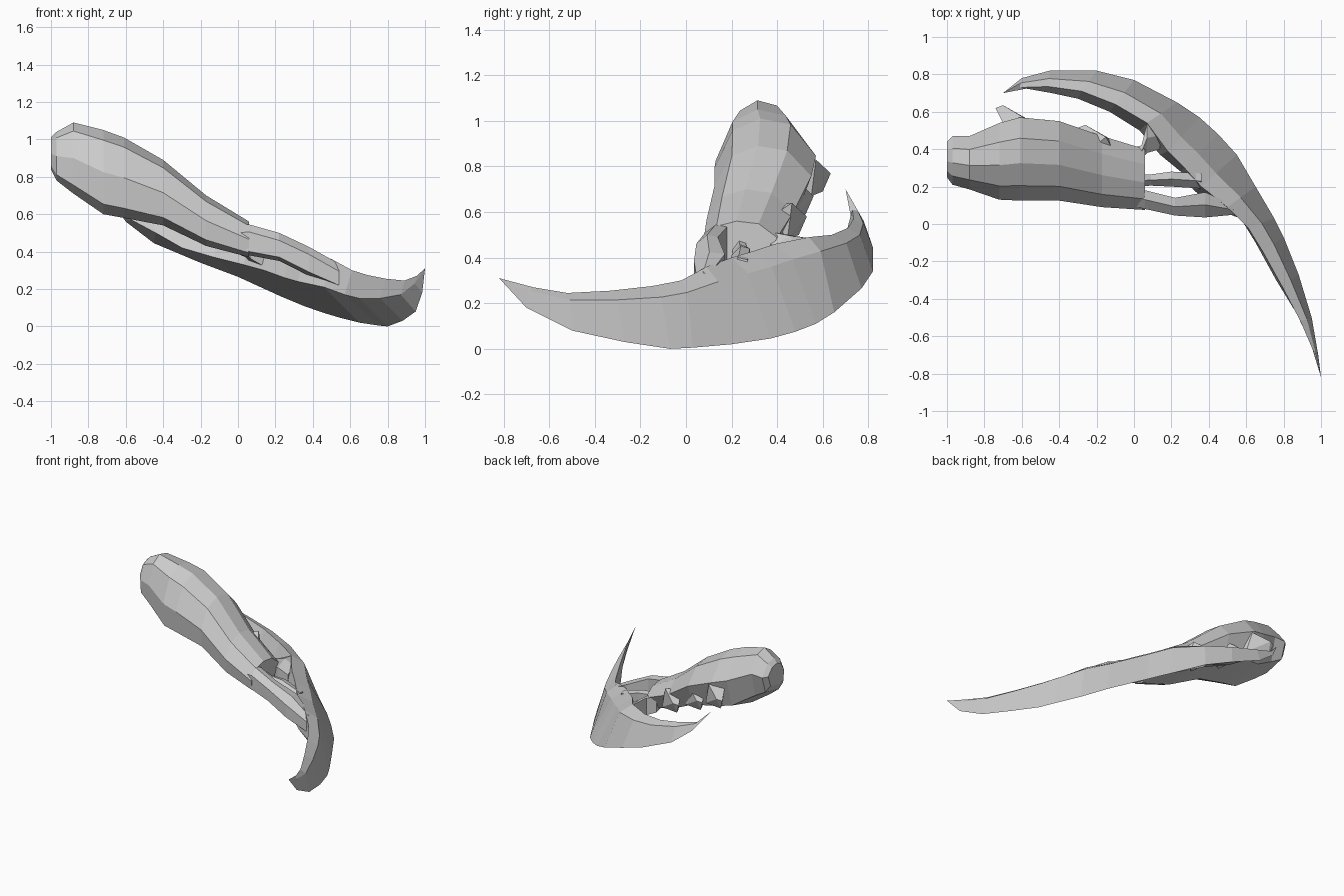
import bpy, bmesh, math
from mathutils import Vector


def finish(name, bm):
    bmesh.ops.recalc_face_normals(bm, faces=bm.faces)
    me = bpy.data.meshes.new(name)
    bm.to_mesh(me)
    bm.free()
    ob = bpy.data.objects.new(name, me)
    bpy.context.collection.objects.link(ob)
    return ob


def loft(name, rings, tips=None):
    """Skin closed rings in order; end in points (tips) or flat caps."""
    bm = bmesh.new()
    rs = [[bm.verts.new(p) for p in r] for r in rings]
    n = len(rs[0])
    for a, b in zip(rs, rs[1:]):
        for i in range(n):
            j = (i + 1) % n
            bm.faces.new((a[i], a[j], b[j], b[i]))
    for k, r in enumerate((rs[0], rs[-1])):
        if tips:
            t = bm.verts.new(tips[k])
            for i in range(n):
                bm.faces.new((r[i], r[(i + 1) % n], t))
        else:
            bm.faces.new(r)
    return finish(name, bm)


def hull(name, pts):
    bm = bmesh.new()
    for p in pts:
        bm.verts.new(p)
    bmesh.ops.convex_hull(bm, input=bm.verts)
    return finish(name, bm)


# Crescent blade: outer edge, upper ridge and inner edge
outer = [(-.6, .78, .56), (-.45, .82, .445), (-.2, .82, .34), (0, .77, .265),
         (.23, .65, .16), (.35, .57, .11), (.45, .48, .075), (.55, .37, .045),
         (.65, .2, .02), (.75, .03, .005), (.8, -.07, 0), (.88, -.27, .03),
         (.95, -.5, .08), (.985, -.7, .18)]
ridge = [(-.61, .73, .61), (-.46, .735, .57), (-.28, .71, .53), (-.1, .64, .5),
         (.07, .54, .49), (.18, .39, .46), (.27, .3, .43), (.36, .2, .4),
         (.5, .09, .36), (.61, -.02, .3), (.69, -.15, .275), (.79, -.33, .255),
         (.89, -.52, .245), (.955, -.67, .27)]
inner = [(-.57, .725, .57), (-.44, .7, .5), (-.3, .67, .42), (-.13, .6, .37),
         (.03, .5, .33), (.14, .37, .3), (.25, .28, .26), (.32, .18, .24),
         (.46, .07, .21), (.57, .03, .17), (.65, -.1, .15), (.76, -.3, .15),
         (.87, -.48, .17), (.945, -.64, .23)]
rings = []
for k, (o, r, i) in enumerate(zip(outer, ridge, inner)):
    o, r = Vector(o), Vector(r)
    side = o - r
    side.z = 0
    swell = min(1, .3 + math.sin(math.pi * k / 13))
    shoulder = o.lerp(r, .72) + (side.normalized() * .035 + Vector((0, 0, .03))) * swell
    rings.append((o, shoulder, r, i))
loft("crescent_blade", rings, tips=[(-.7, .7, .7), (1, -.82, .31)])

# Faceted handle: octagonal section scaled along its length
section = [(.25, 0), (.03, .12), (0, .5), (.18, .88), (.45, 1), (.75, .94), (1, .62), (.85, .15)]
stations = [  # x, y range, z range
    (-1.0, .25, .44, .84, 1.01), (-.97, .21, .47, .78, 1.04), (-.88, .185, .47, .71, 1.09),
    (-.72, .13, .54, .6, 1.05), (-.61, .125, .57, .58, 1.01), (-.4, .125, .55, .54, .89),
    (-.17, .09, .47, .43, .7), (.06, .075, .4, .37, .56)]
loft("handle", [[(x, y0 + (y1 - y0) * u, z0 + (z1 - z0) * v) for u, v in section]
                for x, y0, y1, z0, z1 in stations])


# Arms joining the handle to the blade
def arm(name, path):
    loft(name, [[(x, y0, z0 + .02), (x, y0, z1 - .04), (x, (y0 + y1) / 2, z1),
                 (x, y1, z1 - .01), (x, y1, z0)] for x, y0, y1, z0, z1 in path])


arm("front_arm", [(-.02, .1, .2, .41, .54), (.06, .08, .18, .38, .545), (.22, .045, .14, .35, .5),
                  (.38, .035, .17, .27, .425), (.54, .05, .1, .2, .335)])
arm("middle_prong", [(0, .2, .26, .42, .5), (.09, .205, .265, .39, .46), (.2, .2, .28, .36, .45),
                     (.36, .19, .27, .3, .4)])
arm("rear_arm", [(-.03, .33, .4, .4, .52), (.04, .35, .42, .37, .51), (.07, .38, .54, .34, .495),
                 (.14, .4, .55, .3, .45)])

# Swept-back finger teeth along the rear underside of the handle
for i, (x, y, z) in enumerate([(-.74, .63, .77), (-.52, .555, .67), (-.3, .525, .58)]):
    hull(f"grip_tooth_{i + 1}", [
        (x, y - .01, z - .01), (x + .04, y + .005, z), (x + .03, y - .03, z - .08),
        (x + .15, y - .06, z + .06), (x + .19, y - .08, z - .1),
        (x + .06, y - .13, z + .05), (x + .1, y - .15, z - .12), (x + .2, y - .15, z)])
